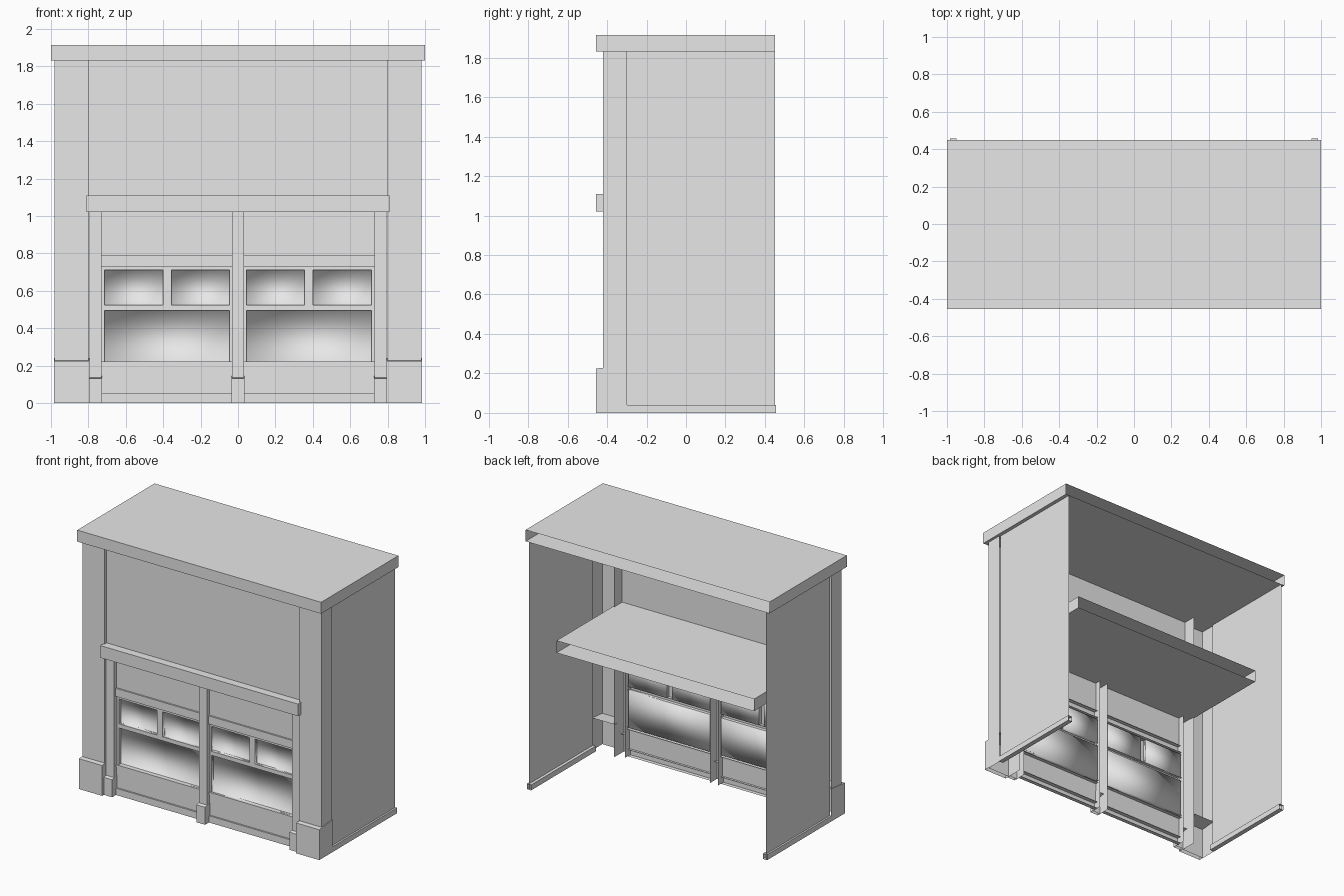
import bpy, bmesh
from mathutils import Vector

cube = bpy.data.objects.get("Cube")
if cube:
    bpy.data.objects.remove(cube, do_unlink=True)

GREY = bpy.data.materials.new("plain_grey")
GREY.use_nodes = True
GREY.diffuse_color = (0.8, 0.8, 0.8, 1)
GREY.node_tree.nodes["Principled BSDF"].inputs["Base Color"].default_value = (0.8, 0.8, 0.8, 1)

SIDES = {"left": (1, 0, 0), "right": (-1, 0, 0), "back": (0, 1, 0),
         "front": (0, -1, 0), "top": (0, 0, 1), "bottom": (0, 0, -1)}


def shell(name, x, y, z, missing=("back",), slope=0, hollow=False):
    """Thin box with chosen sides left open; slope drops the front top edge."""
    bm = bmesh.new()
    bmesh.ops.create_cube(bm, size=1)
    bm.normal_update()
    gone = [f for f in bm.faces
            if any(f.normal.dot(Vector(SIDES[s])) > 0.9 for s in missing)]
    bmesh.ops.delete(bm, geom=gone, context="FACES")
    for v in bm.verts:
        drop = slope if v.co.z > 0 and v.co.y < 0 else 0
        v.co = [r[0] if c < 0 else r[1] for c, r in zip(v.co, (x, y, z))]
        v.co.z -= drop
    if hollow:
        bmesh.ops.reverse_faces(bm, faces=bm.faces[:])
        for f in bm.faces:
            f.smooth = True
    mesh = bpy.data.meshes.new(name)
    bm.to_mesh(mesh)
    bm.free()
    mesh.materials.append(GREY)
    obj = bpy.data.objects.new(name, mesh)
    bpy.context.collection.objects.link(obj)
    return obj


def pair(name, x, y, z, **options):
    """The same shell on both sides of the middle."""
    shell("left_" + name, x, y, z, **options)
    shell("right_" + name, (-x[1], -x[0]), y, z, **options)


ENDS = ("back", "top", "bottom")

# Cornice and ledge, both open at the back
shell("cornice", (-1, 1), (-0.455, 0.45), (1.83, 1.915))
shell("ledge", (-0.81, 0.81), (-0.455, 0.36), (1.02, 1.11))

# Upper sign panel
shell("upper_panel", (-0.8, 0.8), (-0.395, -0.395), (1.02, 1.83),
      missing=ENDS + ("left", "right"))

# Corner pillars with sloped bases
pair("pillar", (0.8, 0.98), (-0.42, -0.3), (0, 1.83), missing=ENDS)
pair("pillar_base", (0.795, 0.985), (-0.455, -0.3), (0, 0.24), missing=("back", "bottom"), slope=0.015)

# Side walls and skirting
pair("side_wall", (0.972, 0.972), (-0.3, 0.45), (0, 1.83),
     missing=("front", "back", "top", "bottom", "right"))
pair("skirting", (0.95, 0.985), (-0.3, 0.457), (0, 0.04), missing=("back", "front"), slope=0)

# Slim posts between the bays
POST_Y, BASE_Y = (-0.41, -0.33), (-0.435, -0.37)
pair("post", (0.73, 0.795), POST_Y, (0, 1.02), missing=ENDS)
pair("post_base", (0.728, 0.797), BASE_Y, (0, 0.145), missing=("back", "bottom"), slope=0.015)
shell("middle_post", (-0.033, 0.033), POST_Y, (0, 1.02), missing=ENDS)
shell("middle_post_base", (-0.035, 0.035), BASE_Y, (0, 0.145), missing=("back", "bottom"), slope=0.015)

# Panels and rails of each bay
BAY = (0.033, 0.73)
pair("header_panel", BAY, (-0.378, -0.36), (0.79, 1.02))
pair("header_rail", BAY, (-0.39, -0.36), (0.73, 0.79))
pair("lower_panel", BAY, (-0.378, -0.36), (0.05, 0.205))
pair("kick_board", BAY, (-0.39, -0.36), (0, 0.05))

# Window frame bars
FRAME_Y = (-0.375, -0.35)
pair("frame_top", BAY, FRAME_Y, (0.71, 0.73))
pair("frame_rail", BAY, FRAME_Y, (0.495, 0.525))
pair("frame_sill", BAY, (-0.385, -0.35), (0.205, 0.222))
pair("frame_inner_side", (0.033, 0.045), FRAME_Y, (0.222, 0.71))
pair("frame_outer_side", (0.715, 0.73), FRAME_Y, (0.222, 0.71))
pair("frame_mullion", (0.355, 0.4), FRAME_Y, (0.525, 0.71))

# Softly shaded recessed panes
PANES = {"upper_inner_pane": ((0.045, 0.355), (0.525, 0.71)),
         "upper_outer_pane": ((0.4, 0.715), (0.525, 0.71)),
         "lower_pane": ((0.045, 0.715), (0.222, 0.495))}
for name, (x, z) in PANES.items():
    pair(name, x, (-0.37, -0.345), z, missing=("front",), hollow=True)
